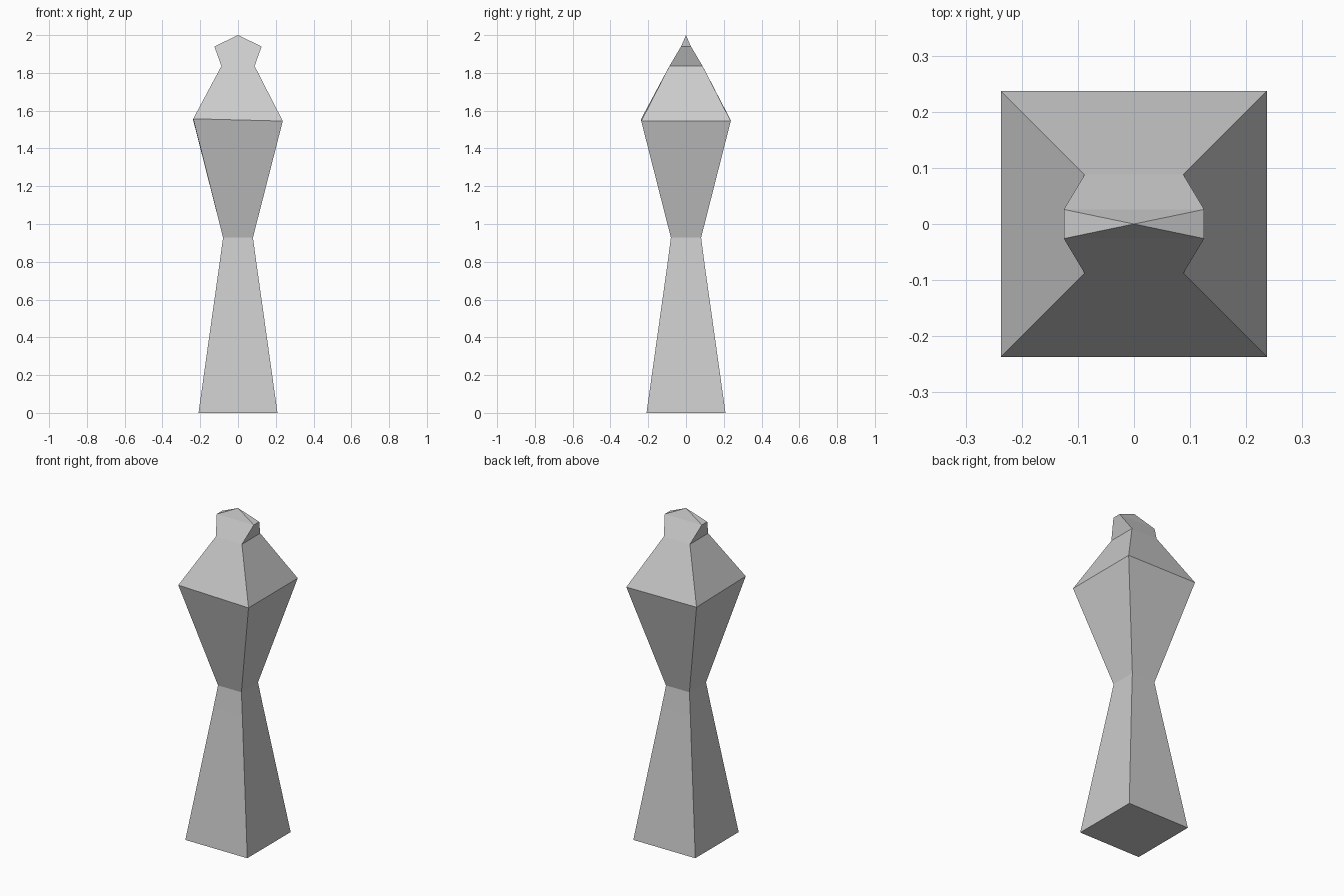
import bpy, bmesh

if "Cube" in bpy.data.objects:
    bpy.data.objects.remove(bpy.data.objects["Cube"])


def loft(name, sections, apex=None):
    """Skin stacked rectangular sections (half_x, half_y, z); optionally end in a point."""
    bm = bmesh.new()
    rings = []
    for hx, hy, z in sections:
        rings.append([bm.verts.new((sx * hx, sy * hy, z))
                      for sx, sy in ((-1, -1), (1, -1), (1, 1), (-1, 1))])
    for low, high in zip(rings, rings[1:]):
        for i in range(4):
            j = (i + 1) % 4
            bm.faces.new((low[i], low[j], high[j], high[i]))
    bm.faces.new(rings[0][::-1])
    if apex:
        tip = bm.verts.new(apex)
        for i in range(4):
            bm.faces.new((rings[-1][i], rings[-1][(i + 1) % 4], tip))
    else:
        bm.faces.new(rings[-1])
    # Slight hand-made tilt of the widest shoulder ring
    for v in bm.verts:
        if abs(v.co.z - 1.549) < 0.001:
            if v.co.x < 0 and v.co.y < 0:
                v.co.z += 0.008
            elif v.co.x > 0:
                v.co.z -= 0.004
    bmesh.ops.recalc_face_normals(bm, faces=bm.faces)
    mesh = bpy.data.meshes.new(name)
    bm.to_mesh(mesh)
    bm.free()
    obj = bpy.data.objects.new(name, mesh)
    bpy.context.collection.objects.link(obj)
    return obj


# One continuous faceted post: foot, waist, shoulder, neck, wedge-shaped cap
loft("faceted_post", [
    (0.209, 0.209, 0.0),
    (0.098, 0.098, 0.79),
    (0.079, 0.080, 0.928),
    (0.237, 0.237, 1.549),
    (0.088, 0.088, 1.836),
    (0.125, 0.026, 1.94),
], apex=(0, 0, 2.0))
